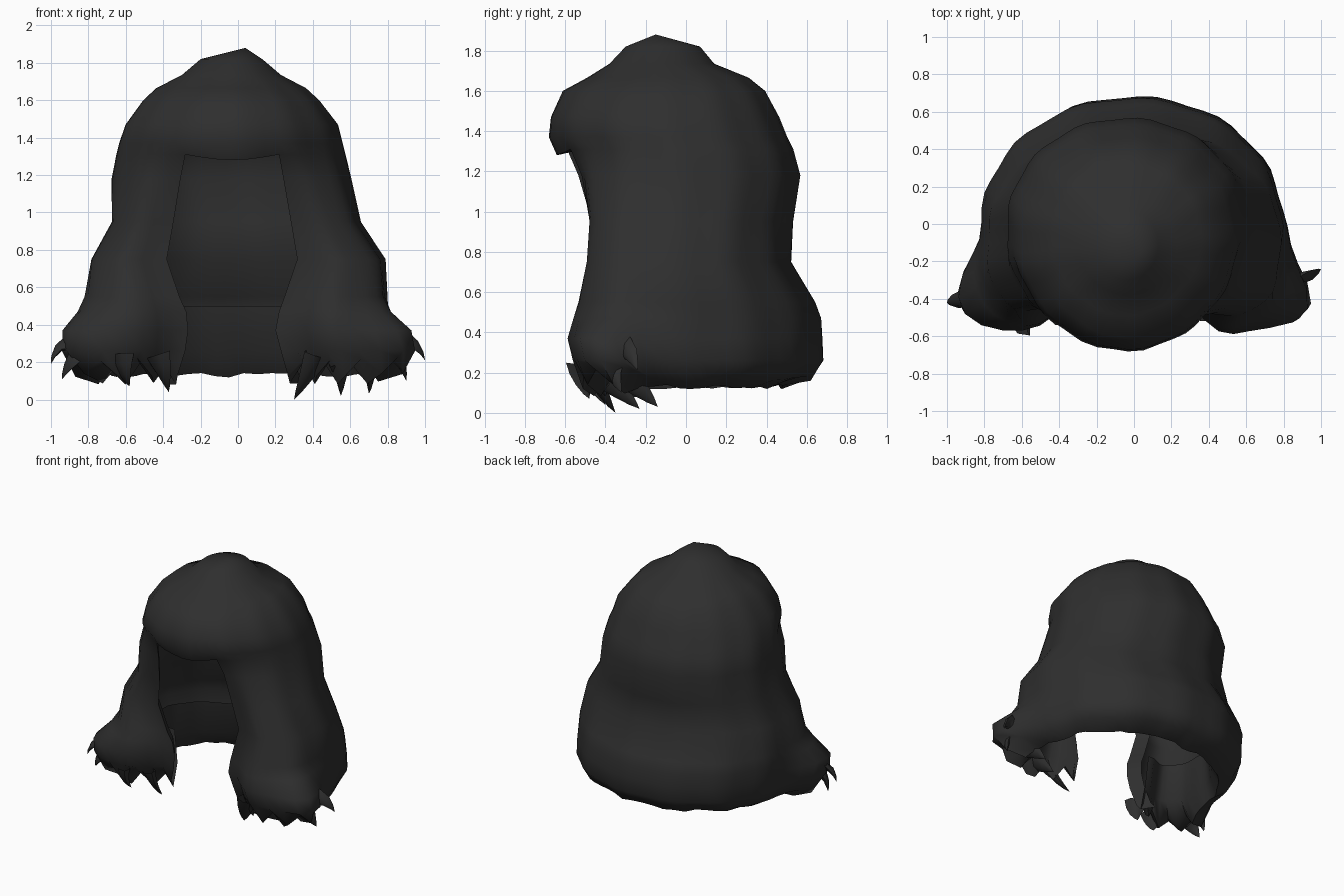
import bpy, bmesh, math, random
from mathutils import Vector

if "Cube" in bpy.data.objects:
    bpy.data.objects.remove(bpy.data.objects["Cube"])

random.seed(4)
hair = bpy.data.materials.new("charcoal hair")
hair.diffuse_color = (0.028, 0.028, 0.028, 1)
hair.use_nodes = True
hair.node_tree.nodes["Principled BSDF"].inputs["Base Color"].default_value = hair.diffuse_color
N, M = 52, 6                   # columns round the back, columns in fringe


def finish(name, bm, angle=50):
    bmesh.ops.recalc_face_normals(bm, faces=bm.faces)
    me = bpy.data.meshes.new(name)
    bm.to_mesh(me)
    bm.free()
    me.materials.append(hair)
    ob = bpy.data.objects.new(name, me)
    bpy.context.collection.objects.link(ob)
    bpy.context.view_layer.objects.active = ob
    ob.select_set(True)
    bpy.ops.object.shade_smooth_by_angle(angle=math.radians(angle))
    ob.select_set(False)
    return ob


# z, left, right, front, back, gap left, gap right, flare, retreat of face edge
crown = [
    (1.82, -.20, .13, -.30, .07, -.09, .05, 0, 0),
    (1.735, -.30, .23, -.38, .14, -.14, .09, 0, 0),
    (1.665, -.44, .36, -.49, .31, -.20, .15, 0, 0),
    (1.60, -.51, .43, -.61, .39, -.24, .19, 0, 0),
    (1.47, -.605, .53, -.67, .46, -.27, .21, 0, 0),
    (1.37, -.64, .555, -.68, .50, -.28, .22, 0, 0),
    (1.31, -.655, .57, -.64, .53, -.28, .22, 0, 0),
]
curtain = [
    (1.18, -.68, .60, -.62, .565, -.305, .245, 0, .05),
    (.95, -.675, .65, -.64, .53, -.345, .285, .02, .11),
    (.75, -.78, .78, -.66, .52, -.38, .32, .04, .17),
    (.55, -.81, .79, -.70, .64, -.31, .25, .06, .25),
    (.47, -.82, .79, -.72, .67, -.275, .22, .12, .29),
    (.37, -.81, .80, -.73, .675, -.265, .20, .27, .31),
    (.26, -.80, .80, -.71, .68, -.28, .23, .29, .30),
    (.17, -.76, .76, -.67, .62, -.32, .27, .26, .27),
    (.13, -.69, .69, -.61, .48, -.33, .28, .18, .24),
    (.25, -.66, .66, -.54, .40, -.33, .28, .05, .22),
    (.50, -.63, .63, -.48, .35, -.36, .31, 0, .15),
]


def roundness(row):
    return 1.9 if row[0] > 1.3 else 2.2


def ring_point(row, t):
    z, xl, xr, yf, yb, gl, gr, flare, retreat = row
    s, c = math.sin(t), -math.cos(t)
    e = 2 / (roundness(row) if c < 0 else 2.06)
    f = lambda v: math.copysign(abs(v) ** e, v)
    k = 1 + flare * math.exp(-((abs(t) - 1.1) / .28) ** 2)
    k += .01 * math.sin(13 * t) * (z < 1.7)
    p = Vector(((xl + xr) / 2 + (xr - xl) / 2 * f(s) * k,
                (yf + yb) / 2 + (yb - yf) / 2 * f(c) * k, z))
    edge = gap_angles(row)[0 if t < 0 else 1]
    p.y += retreat * math.exp(-((abs(t) - edge) / .27) ** 2)
    return p


def gap_angles(row):
    cx, r = (row[1] + row[2]) / 2, (row[2] - row[1]) / 2
    a = lambda g: math.asin(min(1, abs(g - cx) / r) ** (roundness(row) / 2))
    return a(row[5]), a(row[6])


def wrap(t):
    return t - 2 * math.pi if t > math.pi else t


# Main shell: right face edge, round the back, to left face edge
bm = bmesh.new()
rings, fringes = [], []
for i, row in enumerate(crown + curtain):
    al, ar = gap_angles(row)
    angles = [wrap(ar + (2 * math.pi - al - ar) * j / N) for j in range(N + 1)]
    pts = [ring_point(row, t) for t in angles]
    if row[0] < .2:                        # ragged hem, jagged on the front locks
        for j, (t, p) in enumerate(zip(angles, pts)):
            p.z += random.uniform(-.012, .012)
            if abs(t) < 1.3:
                p.z += (-.04, .05)[j % 2]
    ring = [bm.verts.new(p) for p in pts]
    if i < len(crown):                     # fringe columns close the ring
        front = [ring_point(row, -al + (al + ar) * j / M) for j in range(1, M)]
        if i == len(crown) - 1:
            for j, p in enumerate(front):
                p.z -= .03 * math.sin(math.pi * (j + 1) / M)
        fringes.append([ring[-1]] + [bm.verts.new(p) for p in front] + [ring[0]])
    rings.append(ring)


def bridge(a, b):
    for j in range(len(a) - 1):
        bm.faces.new((a[j], a[j + 1], b[j + 1], b[j]))


for a, b in zip(rings, rings[1:]):
    bridge(a, b)
for a, b in zip(fringes, fringes[1:]):
    bridge(a, b)

# Crown cap
apex = bm.verts.new((.04, -.15, 1.88))
loop = rings[0] + fringes[0][1:-1]
for j in range(len(loop)):
    bm.faces.new((apex, loop[j], loop[(j + 1) % len(loop)]))

# Rolled-under fringe edge
low = fringes[-1]
bridge(low, [bm.verts.new(v.co + Vector((0, .13, .03))) for v in low])

# Rolled-in edges of the front locks
first = len(crown) - 1
for end, s in ((0, 1), (-1, -1)):
    edge = [r[end] for r in rings[first:-2]]
    bridge(edge, [bm.verts.new(v.co + Vector((.06 * s, .09, 0))) for v in edge])
finish("hair_shell", bm, 60)


# Pointed tufts hanging from the hem of the front locks
def tuft(name, root, mid, tip, r):
    root, mid, tip = Vector(root), Vector(mid), Vector(tip)
    bm = bmesh.new()
    loops = []
    for t in (0, .3, .6, .85):
        p = root.lerp(mid, t).lerp(mid.lerp(tip, t), t)
        d = (mid - root).lerp(tip - mid, t).normalized()
        u = d.cross(Vector((p.x, p.y, 0))).normalized()
        w = d.cross(u)
        rad = r * (1 - t) ** .8
        loops.append([bm.verts.new(p + rad * (u * math.cos(a) + .5 * w * math.sin(a)))
                      for a in (k * math.tau / 6 for k in range(6))])
    for a, b in zip(loops, loops[1:]):
        for k in range(6):
            bm.faces.new((a[k], a[(k + 1) % 6], b[(k + 1) % 6], b[k]))
    end = bm.verts.new(tip)
    for k in range(6):
        bm.faces.new((loops[-1][k], loops[-1][(k + 1) % 6], end))
    finish(name, bm)


left = [
    ((-.83, -.38, .31), (-.97, -.42, .33), (-1.0, -.42, .19), .08),
    ((-.84, -.42, .25), (-.91, -.44, .20), (-.94, -.40, .11), .08),
    ((-.62, -.52, .24), (-.62, -.53, .16), (-.58, -.48, .07), .10),
    ((-.43, -.48, .24), (-.40, -.48, .15), (-.37, -.40, .04), .09),
]
right = [
    ((.82, -.30, .31), (.95, -.29, .35), (1.0, -.24, .21), .08),
    ((.82, -.36, .25), (.88, -.38, .22), (.90, -.32, .10), .08),
    ((.70, -.34, .24), (.72, -.26, .15), (.70, -.14, .03), .10),
    ((.54, -.46, .24), (.56, -.36, .14), (.55, -.23, .02), .10),
    ((.42, -.46, .24), (.37, -.44, .12), (.30, -.35, 0), .09),
]
for side, tufts in (("left", left), ("right", right)):
    for i, spec in enumerate(tufts):
        tuft(f"{side}_tuft_{i + 1}", *spec)
